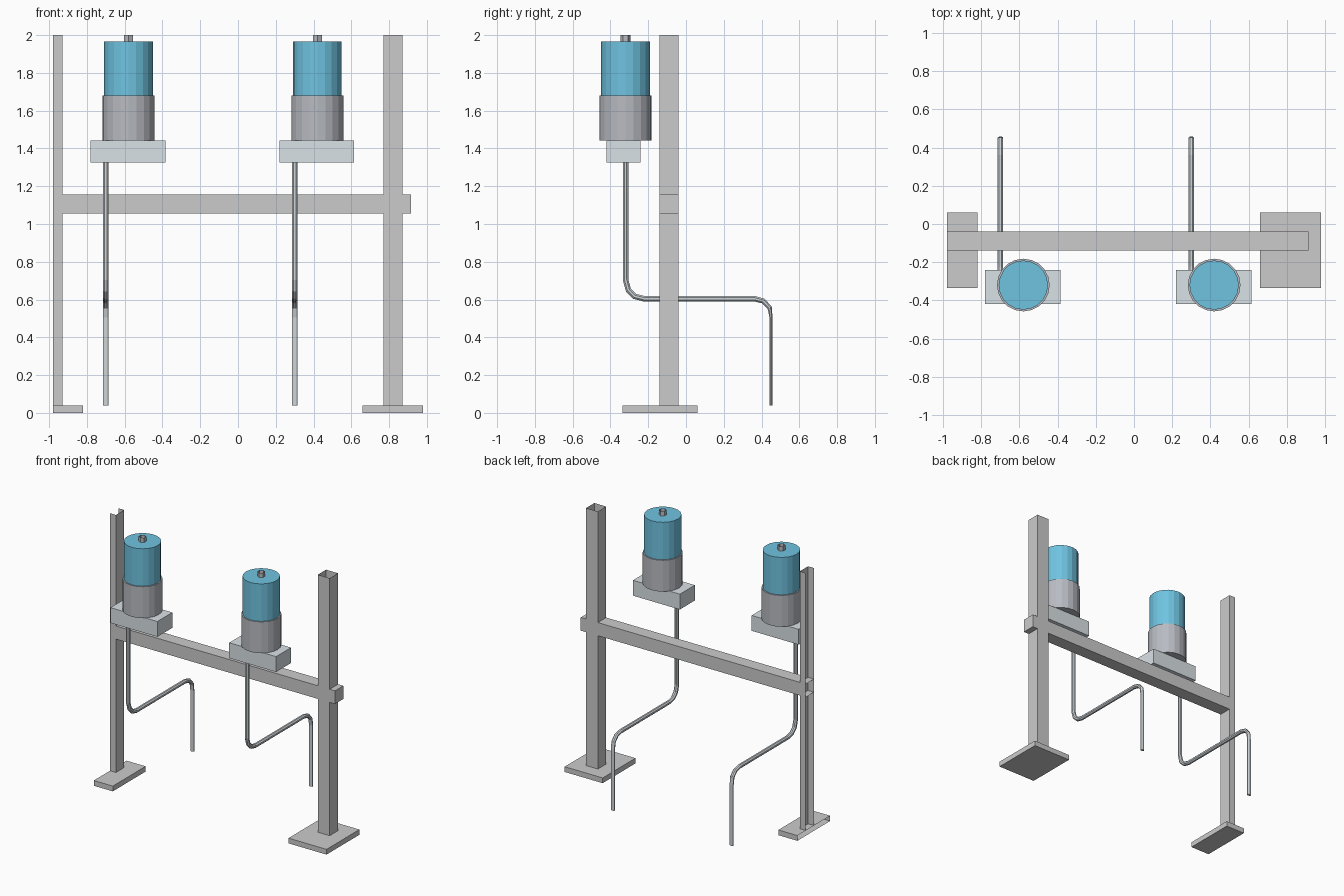
import bpy, bmesh, math
from mathutils import Vector

if "Cube" in bpy.data.objects:
    bpy.data.objects.remove(bpy.data.objects["Cube"])


def material(name, rgb):
    m = bpy.data.materials.new(name)
    m.diffuse_color = (*rgb, 1)
    m.use_nodes = True
    m.node_tree.nodes["Principled BSDF"].inputs["Base Color"].default_value = m.diffuse_color
    return m


BLUE = material("blue_paint", (0.16, 0.55, 0.75))
DARK = material("dark_metal", (0.48, 0.50, 0.54))
PALE = material("pale_metal", (0.70, 0.76, 0.79))
STEEL = material("pipe_steel", (0.62, 0.66, 0.69))


def finish(name, bm, mat=None):
    me = bpy.data.meshes.new(name)
    bm.to_mesh(me)
    bm.free()
    ob = bpy.data.objects.new(name, me)
    bpy.context.collection.objects.link(ob)
    if mat:
        me.materials.append(mat)
    return ob


def remove_faces(bm, open_sides):
    """Delete the faces whose normals point along the given directions."""
    bm.normal_update()
    gone = [f for f in bm.faces
            if any(f.normal.dot(Vector(d)) > 0.9 for d in open_sides)]
    bmesh.ops.delete(bm, geom=gone, context='FACES')


def box(name, x, y, z, mat=None, open_sides=()):
    bm = bmesh.new()
    bmesh.ops.create_cube(bm, size=1)
    for v in bm.verts:
        v.co = [lo + (c + 0.5) * (hi - lo) for c, (lo, hi) in zip(v.co, (x, y, z))]
    remove_faces(bm, open_sides)
    return finish(name, bm, mat)


def cylinder(name, x, y, r, z0, z1, sides, mat, open_sides=()):
    bm = bmesh.new()
    bmesh.ops.create_cone(bm, cap_ends=True, segments=sides, radius1=r, radius2=r,
                          depth=z1 - z0)
    bmesh.ops.translate(bm, verts=bm.verts, vec=(x, y, (z0 + z1) / 2))
    remove_faces(bm, open_sides)
    return finish(name, bm, mat)


def pipe(name, x, path, mat, sides=8):
    """Sweep a ring along (y, z, half thickness) points, constant width in x."""
    bm = bmesh.new()
    rings = []
    pts = [Vector((0, y, z)) for y, z, _ in path]
    for i, p in enumerate(pts):
        t = Vector()
        if i > 0:
            t += (p - pts[i - 1]).normalized()
        if i < len(pts) - 1:
            t += (pts[i + 1] - p).normalized()
        n = Vector((1, 0, 0)).cross(t.normalized())
        ring = []
        for k in range(sides):
            a = 2 * math.pi * (k + 0.5) / sides
            ring.append(bm.verts.new(p + n * math.sin(a) * path[i][2]
                                     + Vector((x + 0.016 * math.cos(a), 0, 0))))
        rings.append(ring)
    for a, b in zip(rings, rings[1:]):
        for k in range(sides):
            j = (k + 1) % sides
            bm.faces.new((a[k], a[j], b[j], b[k]))
    bm.faces.new(rings[0])
    bm.faces.new(rings[-1])
    bmesh.ops.recalc_face_normals(bm, faces=bm.faces)
    return finish(name, bm, mat)


UP, LEFT = (0, 0, 1), (-1, 0, 0)
POST_Y, PLATE_Y = (-0.14, -0.04), (-0.335, 0.06)

# Frame: hollow open-topped posts, left end cut open along its middle
box("right_post", (0.77, 0.87), POST_Y, (0.04, 2), open_sides=[UP])
box("left_post", (-0.98, -0.93), POST_Y, (0.04, 2), open_sides=[UP, LEFT])
box("right_foot_plate", (0.66, 0.98), PLATE_Y, (0, 0.04))
box("left_foot_plate", (-0.98, -0.82), PLATE_Y, (0, 0.04), open_sides=[LEFT])
box("cross_beam", (-0.98, 0.915), POST_Y, (1.055, 1.155), open_sides=[LEFT])

PIPE_PATH = [(-0.32, 1.33, 0.016), (-0.32, 0.705, 0.016), (-0.305, 0.65, 0.016),
             (-0.272, 0.617, 0.016), (-0.225, 0.605, 0.016), (0.36, 0.605, 0.016),
             (0.41, 0.592, 0.015), (0.443, 0.557, 0.013), (0.45, 0.505, 0.009),
             (0.45, 0.04, 0.009)]

# Two identical pump units, each with its outlet pipe
for side, x in (("left", -0.58), ("right", 0.42)):
    y = -0.32
    box(side + "_gearbox", (x - 0.2, x + 0.195), (-0.42, -0.24), (1.325, 1.442), PALE)
    cylinder(side + "_motor_base", x, y, 0.138, 1.442, 1.68, 20, DARK)
    cylinder(side + "_motor_housing", x, y, 0.129, 1.68, 1.965, 20, BLUE)
    cylinder(side + "_motor_nut", x, y, 0.027, 1.965, 2.0, 6, DARK, [UP])
    pipe(side + "_outlet_pipe", x - 0.12, PIPE_PATH, STEEL)
